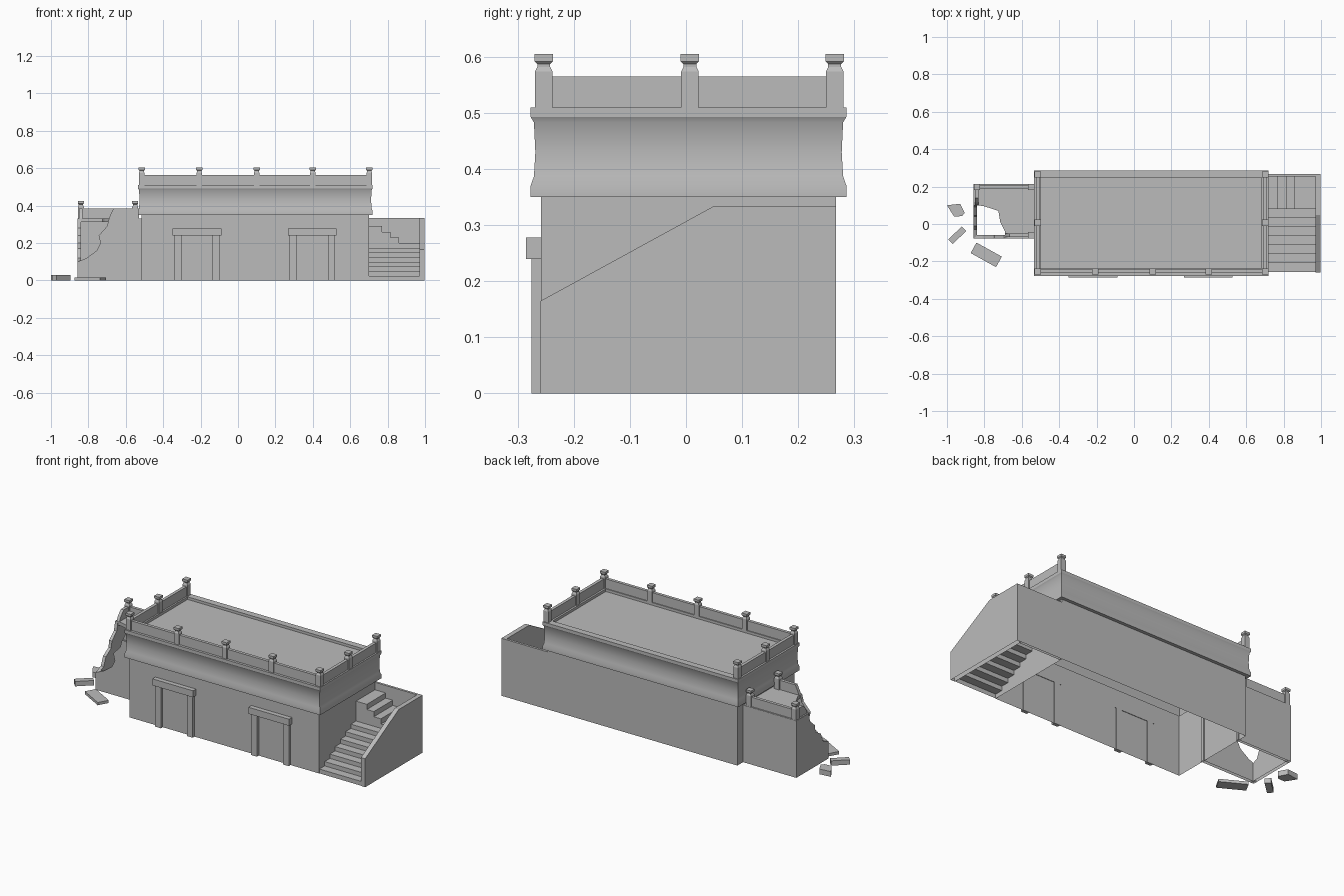
import bpy, bmesh, math
from mathutils import Matrix

cube = bpy.data.objects.get("Cube")
if cube:
    bpy.data.objects.remove(cube, do_unlink=True)

stone = bpy.data.materials.new("grey_stone")
stone.use_nodes = True
GREY = (0.5, 0.5, 0.5, 1)
stone.diffuse_color = GREY
stone.node_tree.nodes["Principled BSDF"].inputs["Base Color"].default_value = GREY


def finish(name, bm, open_bottom=False):
    bmesh.ops.recalc_face_normals(bm, faces=bm.faces)
    if open_bottom:
        low = [f for f in bm.faces if all(abs(v.co.z) < 1e-5 for v in f.verts)]
        bmesh.ops.delete(bm, geom=low, context='FACES')
    mesh = bpy.data.meshes.new(name)
    bm.to_mesh(mesh)
    bm.free()
    mesh.materials.append(stone)
    obj = bpy.data.objects.new(name, mesh)
    bpy.context.collection.objects.link(obj)
    return obj


def prism(name, pts, axis, a, b, open_bottom=False):
    """Extrude a 2D outline along an axis from a to b."""
    place = {'x': lambda p, t: (t, p[0], p[1]),
             'y': lambda p, t: (p[0], t, p[1]),
             'z': lambda p, t: (p[0], p[1], t)}[axis]
    bm = bmesh.new()
    lo = [bm.verts.new(place(p, a)) for p in pts]
    hi = [bm.verts.new(place(p, b)) for p in pts]
    bm.faces.new(lo)
    bm.faces.new(hi)
    for i in range(len(pts)):
        j = (i + 1) % len(pts)
        bm.faces.new((lo[i], lo[j], hi[j], hi[i]))
    return finish(name, bm, open_bottom)


def box(name, x0, x1, y0, y1, z0, z1, open_bottom=False):
    return prism(name, [(x0, y0), (x1, y0), (x1, y1), (x0, y1)], 'z', z0, z1, open_bottom)


def loft(name, rect, profile, cap_bottom=False):
    """Stack rectangles given as (inset, height) and cap the last one."""
    x0, x1, y0, y1 = rect
    bm = bmesh.new()
    rings = [[bm.verts.new(c) for c in ((x0 + d, y0 + d, z), (x1 - d, y0 + d, z),
                                        (x1 - d, y1 - d, z), (x0 + d, y1 - d, z))]
             for d, z in profile]
    for r, s in zip(rings, rings[1:]):
        for i in range(4):
            j = (i + 1) % 4
            bm.faces.new((r[i], r[j], s[j], s[i]))
    bm.faces.new(rings[-1])
    if cap_bottom:
        bm.faces.new(rings[0])
    return finish(name, bm)


def post(name, x, y, z):
    r = 0.0165
    shape = [(.001, 0), (.001, .064), (.005, .072), (.005, .077), (0, .082), (0, .095)]
    return loft(name, (x - r, x + r, y - r, y + r), [(d, z + h) for d, h in shape], True)


# Main hall: walls, moulded cornice, kerb and sunken roof in one shell
hall = loft("main_hall", (-.535, .72, -.277, .286), [
    (.019, 0), (.019, .35), (0, .35), (0, .37), (.006, .387), (.0085, .43),
    (.006, .483), (0, .493), (0, .51), (.038, .51), (.038, .495)])
bpy.context.view_layer.objects.active = hall
hall.select_set(True)
bpy.ops.object.shade_smooth_by_angle(angle=math.radians(30))
hall.select_set(False)

# Roof posts and parapets on the front and both ends
ROOF = .51
post_x = [-.515, -.207, .1, .4, .702]
post_y = [-.2535, .007, .265]
for i, x in enumerate(post_x):
    post(f"front_post_{i}", x, post_y[0], ROOF)
for side, x in (("right", post_x[0]), ("left", post_x[-1])):
    for i, y in enumerate(post_y[1:]):
        post(f"{side}_post_{i}", x, y, ROOF)
    box(f"{side}_parapet", x - .009, x + .009, post_y[0], post_y[-1], ROOF, .565)
box("front_parapet", post_x[0], post_x[-1], post_y[0] - .009, post_y[0] + .009, ROOF, .565)

# Two door frames on the front wall
for i, x in enumerate((-.219, .397)):
    for side in (-1, 1):
        c = x + side * .102
        box(f"door_jamb_{i}_{side}", c - .019, c + .019, -.275, -.255, 0, .24)
    box(f"door_lintel_{i}", x - .13, x + .13, -.285, -.255, .24, .278)

# Staircase: lower flight, landing and side flight
steps = 8
rise, run, y_start = .2 / steps, .048, -.256
outline = [(.255, 0), (y_start, 0)]
for k in range(steps):
    outline += [(y_start + k * run, (k + 1) * rise)]
    if k < steps - 1:
        outline += [(y_start + (k + 1) * run, (k + 1) * rise)]
outline.append((.255, .2))
prism("lower_flight", outline, 'x', .7, .972, True)
prism("upper_flight", [(.7, .2), (.86, .2), (.86, .23), (.815, .23), (.815, .26),
                       (.77, .26), (.77, .29), (.7, .29)], 'y', .08, .255)
prism("stair_side_wall", [(-.259, 0), (.267, 0), (.267, .333), (.048, .333), (-.259, .165)],
      'x', .97, .997, True)
box("stair_back_wall", .7, .97, .253, .267, 0, .333, True)

# Ruined annex: back wall, broken front and end walls, broken roof
box("annex_back_wall", -.858, -.51, .2, .215, 0, .33, True)
prism("annex_front_wall", [(-.51, 0), (-.858, 0), (-.858, .1), (-.81, .12), (-.755, .16),
                           (-.735, .2), (-.745, .24), (-.7, .29), (-.69, .33), (-.51, .33)],
      'y', -.078, -.06, True)
prism("annex_end_wall", [(.215, 0), (.215, .33), (.1, .33), (.09, .28), (.045, .24),
                         (.04, .2), (-.01, .17), (-.03, .12), (-.078, .1), (-.078, 0)],
      'x', -.858, -.84, True)
prism("annex_roof", [(-.51, .214), (-.857, .214), (-.857, .1), (-.81, .097), (-.77, .085),
                     (-.725, .07), (-.715, .01), (-.69, -.04), (-.69, -.077), (-.51, -.077)],
      'z', .312, .332)

# Annex parapets and posts
TOP = .33
for i, (x, y) in enumerate(((-.84, .198), (-.55, .198), (-.55, -.06))):
    post(f"annex_post_{i}", x, y, TOP)
box("annex_back_parapet", -.84, -.53, .189, .207, TOP, .386)
prism("annex_end_parapet", [(.198, TOP), (.198, .386), (.14, .386), (.115, .36), (.1, TOP)],
      'x', -.849, -.831)
prism("annex_front_parapet", [(-.53, TOP), (-.69, TOP), (-.68, .355), (-.665, .386), (-.53, .386)],
      'y', -.069, -.051)

# Fallen stones
prism("fallen_stone", [(-1, .1), (-.93, .108), (-.905, .06), (-.92, .042), (-.962, .04)],
      'z', 0, .03)
for name, x, y, length, width, height, turn in (
        ("fallen_bar", -.945, -.06, .1, .034, .028, 43),
        ("fallen_slab", -.79, -.165, .155, .064, .016, -29)):
    bar = box(name, -length / 2, length / 2, -width / 2, width / 2, 0, height)
    bar.data.transform(Matrix.Translation((x, y, 0)) @ Matrix.Rotation(math.radians(turn), 4, 'Z'))
